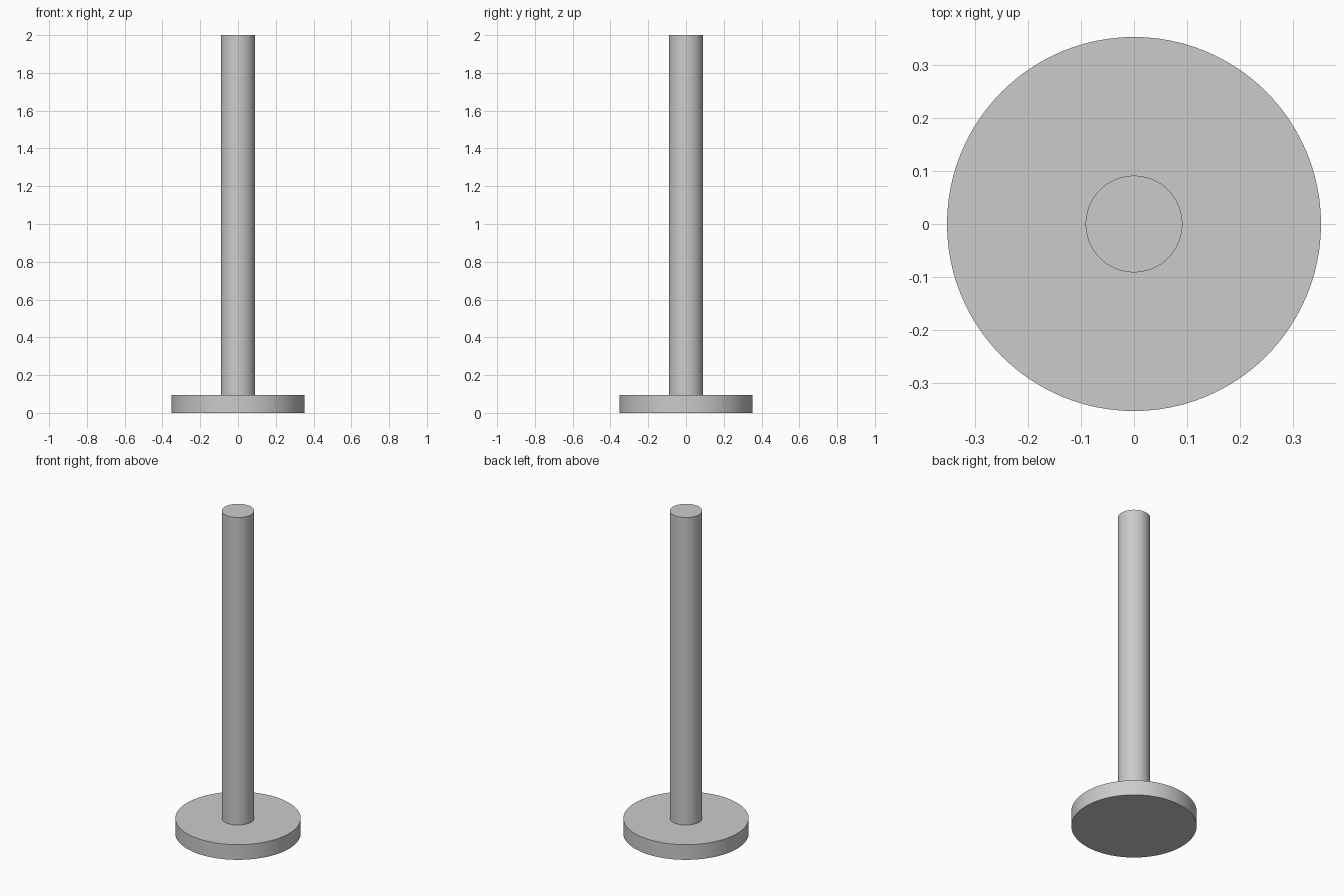
import bpy
import math

cube = bpy.data.objects.get("Cube")
if cube:
    bpy.data.objects.remove(cube, do_unlink=True)

# Single grey finish
grey = bpy.data.materials.new("light_grey")
grey.use_nodes = True
colour = (0.6, 0.6, 0.6, 1)
grey.diffuse_color = colour
grey.node_tree.nodes["Principled BSDF"].inputs["Base Color"].default_value = colour


def cylinder(name, radius, bottom, top):
    """Upright round part with smooth sides and sharp rims."""
    bpy.ops.mesh.primitive_cylinder_add(
        vertices=96, radius=radius, depth=top - bottom,
        location=(0, 0, (bottom + top) / 2))
    part = bpy.context.object
    part.name = name
    part.data.materials.append(grey)
    bpy.ops.object.shade_smooth_by_angle(angle=math.radians(30))
    return part


BASE_HEIGHT = 0.094

# Flat disc foot and the tall shaft standing on it
cylinder("base_disc", 0.352, 0, BASE_HEIGHT)
cylinder("shaft", 0.091, BASE_HEIGHT, 2)
